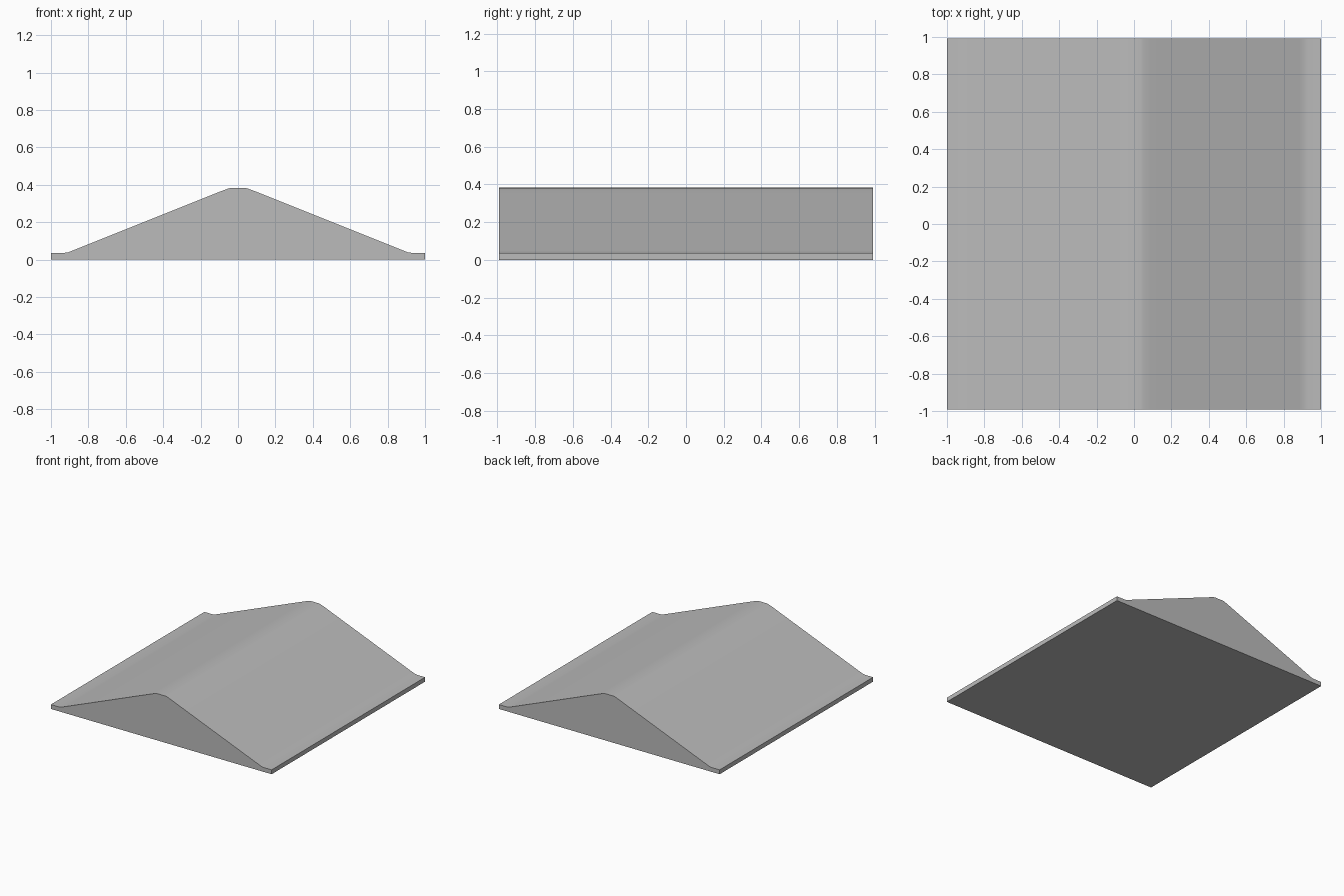
import bpy
import bmesh

cube = bpy.data.objects.get("Cube")
if cube:
    bpy.data.objects.remove(cube, do_unlink=True)

HALF_DEPTH = 0.993

# Plain grey surface
grey = bpy.data.materials.new("plain_grey")
colour = (0.5, 0.5, 0.5, 1)
grey.use_nodes = True
grey.diffuse_color = colour
grey.node_tree.nodes["Principled BSDF"].inputs["Base Color"].default_value = colour

# Half profile from the base corner up over the thin lip and slope to the ridge
half = [(1, 0), (1, 0.036), (0.93, 0.036), (0.908, 0.039), (0.885, 0.048),
        (0.84, 0.066), (0.09, 0.366), (0.05, 0.381), (0.035, 0.383)]
profile = half + [(-x, z) for x, z in reversed(half)]

# Ridge block: the profile swept from front to back
bm = bmesh.new()
front = bm.faces.new([bm.verts.new((x, -HALF_DEPTH, z)) for x, z in profile])
swept = bmesh.ops.extrude_face_region(bm, geom=[front], use_keep_orig=True)
moved = [v for v in swept["geom"] if isinstance(v, bmesh.types.BMVert)]
bmesh.ops.translate(bm, verts=moved, vec=(0, 2 * HALF_DEPTH, 0))
bmesh.ops.recalc_face_normals(bm, faces=bm.faces)
mesh = bpy.data.meshes.new("ridge_block")
bm.to_mesh(mesh)
bm.free()
mesh.materials.append(grey)

block = bpy.data.objects.new("ridge_block", mesh)
bpy.context.collection.objects.link(block)

# Smooth bends, crisp outer edges
bpy.ops.object.select_all(action="DESELECT")
block.select_set(True)
bpy.context.view_layer.objects.active = block
bpy.ops.object.shade_smooth_by_angle()
